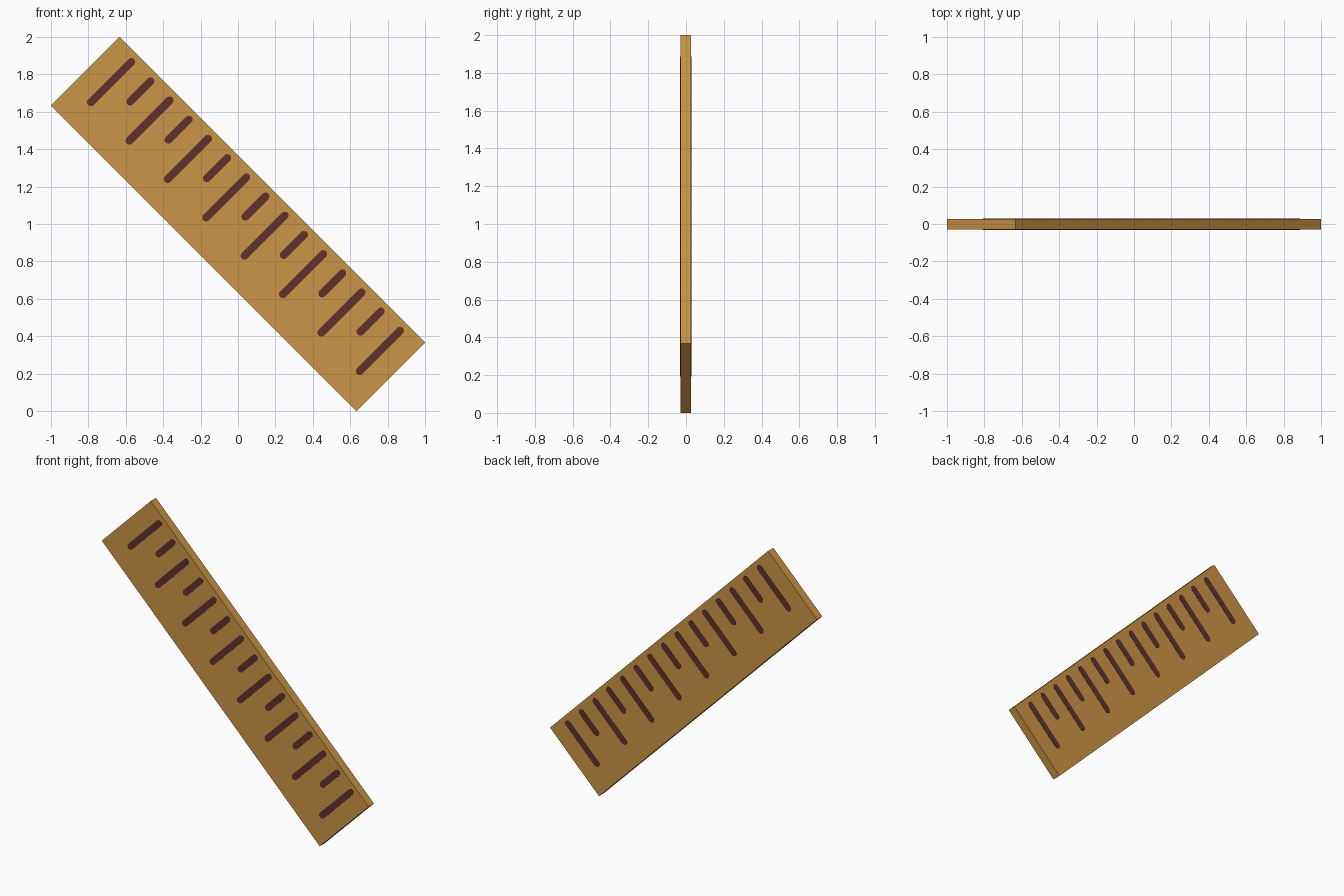
import bpy, bmesh, math
from mathutils import Matrix

if "Cube" in bpy.data.objects:
    bpy.data.objects.remove(bpy.data.objects["Cube"])

LENGTH, WIDTH = 2.31, 0.518
FRONT, BACK = -0.030, 0.027
# Local x runs down the ruler, local z across it; tilt 45 degrees about y
TILT = Matrix.Translation((0, 0, 1)) @ Matrix.Rotation(math.radians(45), 4, 'Y')


def material(name, color):
    m = bpy.data.materials.new(name)
    m.diffuse_color = (*color, 1)
    m.use_nodes = True
    m.node_tree.nodes["Principled BSDF"].inputs["Base Color"].default_value = m.diffuse_color
    return m


wood = material("warm wood", (0.60, 0.30, 0.063))
ink = material("dark brown", (0.115, 0.031, 0.027))


def extrude_profile(bm, pts, y0, y1):
    """Closed prism from an x-z outline."""
    face = bm.faces.new([bm.verts.new((x, y0, z)) for x, z in pts])
    ext = bmesh.ops.extrude_face_region(bm, geom=[face])
    verts = [g for g in ext["geom"] if isinstance(g, bmesh.types.BMVert)]
    bmesh.ops.translate(bm, verts=verts, vec=(0, y1 - y0, 0))


def finish(bm, name, mat):
    bmesh.ops.recalc_face_normals(bm, faces=bm.faces[:])
    bm.transform(TILT)
    mesh = bpy.data.meshes.new(name)
    bm.to_mesh(mesh)
    bm.free()
    mesh.materials.append(mat)
    ob = bpy.data.objects.new(name, mesh)
    bpy.context.collection.objects.link(ob)


# Flat board
bm = bmesh.new()
a, b = LENGTH / 2, WIDTH / 2
extrude_profile(bm, [(-a, -b), (a, -b), (a, b), (-a, b)], FRONT, BACK)
finish(bm, "ruler_board", wood)


def capsule(x, z0, z1, r=0.021, n=6):
    """Round-ended bar outline."""
    top = [(x + r * math.cos(math.pi * i / n), z1 + r * math.sin(math.pi * i / n))
           for i in range(n + 1)]
    low = [(x - r * math.cos(math.pi * i / n), z0 - r * math.sin(math.pi * i / n))
           for i in range(n + 1)]
    return top + low


# Alternating long and short marks as thin plates on both faces
for name, y0, y1 in (("front_marks", FRONT - 0.0015, FRONT + 0.001),
                     ("back_marks", BACK - 0.001, BACK + 0.0015)):
    bm = bmesh.new()
    for i in range(15):
        x = -1.016 + i * 2.032 / 14
        extrude_profile(bm, capsule(x, 0.055 if i % 2 else -0.096, 0.209), y0, y1)
    finish(bm, name, ink)
